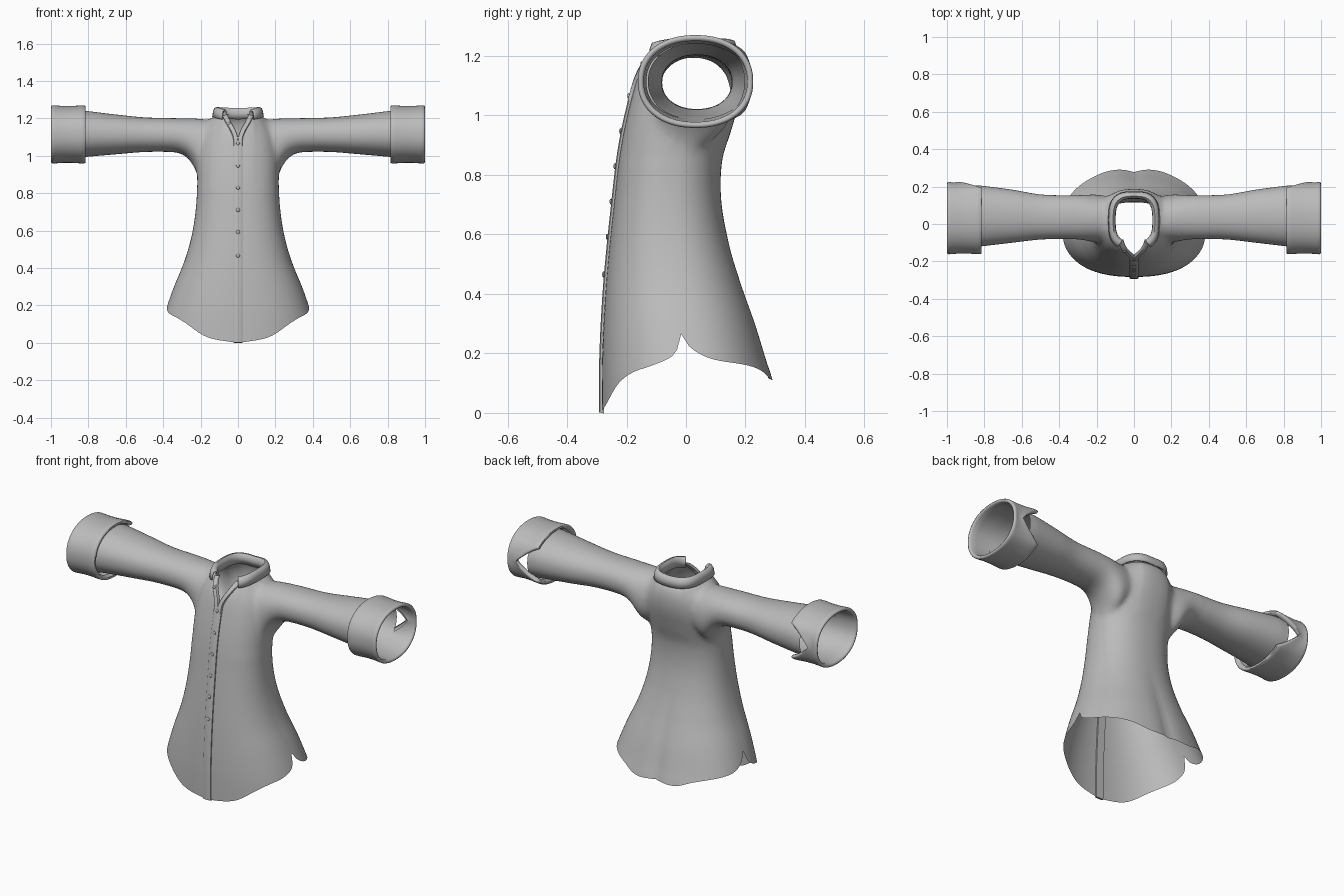
import bpy, bmesh
from math import sin, cos, asin, pi, radians, degrees, copysign
from mathutils import Vector

cube = bpy.data.objects.get("Cube")
if cube:
    bpy.data.objects.remove(cube, do_unlink=True)

cloth = bpy.data.materials.new("grey cloth")
cloth.use_nodes = True
cloth.diffuse_color = (0.5, 0.5, 0.5, 1)
cloth.node_tree.nodes["Principled BSDF"].inputs["Base Color"].default_value = (0.5, 0.5, 0.5, 1)


def lookup(rows, t):
    """Smooth interpolation of table rows whose first entry is the key."""
    t = min(max(t, rows[0][0]), rows[-1][0])
    i = next(k for k in range(len(rows) - 1) if t <= rows[k + 1][0])
    slope = lambda a, b, c: (rows[b][c] - rows[a][c]) / (rows[b][0] - rows[a][0])
    d = rows[i + 1][0] - rows[i][0]
    u = (t - rows[i][0]) / d
    out = []
    for c in range(1, len(rows[0])):
        p, q = rows[i][c], rows[i + 1][c]
        m = slope(max(i - 1, 0), i + 1, c) * d
        n = slope(i, min(i + 2, len(rows) - 1), c) * d
        out.append(p * (1 + 2 * u) * (1 - u) ** 2 + q * u * u * (3 - 2 * u)
                   + m * u * (1 - u) ** 2 - n * u * u * (1 - u))
    return out


def oval(a, n=2.0):
    """Point on a unit superellipse."""
    c, s = cos(a), sin(a)
    return copysign(abs(c) ** (2 / n), c), copysign(abs(s) ** (2 / n), s)


def finish(ob, angle=45):
    bpy.ops.object.select_all(action='DESELECT')
    ob.select_set(True)
    bpy.context.view_layer.objects.active = ob
    bpy.ops.object.shade_smooth_by_angle(angle=radians(angle))


def make(name, bm):
    bmesh.ops.recalc_face_normals(bm, faces=bm.faces)
    mesh = bpy.data.meshes.new(name)
    bm.to_mesh(mesh)
    bm.free()
    mesh.materials.append(cloth)
    ob = bpy.data.objects.new(name, mesh)
    bpy.context.collection.objects.link(ob)
    return ob


def loft(name, rings, poles=None, closed=True, caps=False):
    """Skin a list of rings; poles close both ends with fans."""
    bm = bmesh.new()
    grid = [[bm.verts.new(p) for p in ring] for ring in rings]
    n = len(grid[0])
    span = range(n if closed else n - 1)
    for a, b in zip(grid, grid[1:]):
        for j in span:
            k = (j + 1) % n
            bm.faces.new((a[j], a[k], b[k], b[j]))
    if poles:
        for ring, p in zip((grid[0], grid[-1]), poles):
            tip = bm.verts.new(p)
            for j in range(n):
                bm.faces.new((ring[j], ring[(j + 1) % n], tip))
    if caps:
        bm.faces.new(grid[0])
        bm.faces.new(grid[-1])
    return make(name, bm)


# Body: height, half width, front y, back y
BODY = [(0, .42, -.283, .312), (.1, .408, -.283, .297), (.18, .385, -.282, .272),
        (.3, .342, -.277, .235), (.44, .285, -.268, .185), (.58, .246, -.255, .142),
        (.72, .225, -.24, .118), (.85, .218, -.225, .122), (.95, .22, -.208, .152),
        (1.05, .215, -.185, .18), (1.12, .2, -.165, .187), (1.17, .17, -.143, .18),
        (1.2, .14, -.122, .165), (1.22, .108, -.105, .14)]
# Hem height by angle away from the side slit
HEM_FRONT = [(0, .265), (3, .212), (8, .185), (20, .16), (37, .135), (51, .1), (70, .03), (90, 0)]
HEM_BACK = [(0, .265), (3, .225), (10, .195), (20, .177), (45, .16), (60, .143), (75, .112), (90, .115)]
POWER = 2.3
TOP = 1.22


def body_point(a, t):
    lean = degrees(asin(max(-1, min(1, sin(a)))))
    hem = lookup(HEM_FRONT if lean < 0 else HEM_BACK, abs(lean))[0]
    z = hem + (TOP - hem) * t
    w, yf, yb = lookup(BODY, z)
    cx, cy = oval(a, POWER)
    x, y = w * cx, (yf + yb) / 2 + (yb - yf) / 2 * cy
    if lean > 0:  # soft fold down the middle of the back
        y -= .02 * max(0, 1 - z / .6) * max(0, 1 - abs(x) / .1) ** 2
    return x, y, z


def front(x, z):
    """Surface y at the front of the body."""
    w, yf, yb = lookup(BODY, z)
    return (yf + yb) / 2 - (yb - yf) / 2 * max(0, 1 - (abs(x) / w) ** POWER) ** (1 / POWER)


SEG = 120
shirt = loft("shirt_body", [[body_point(2 * pi * j / SEG, i / 64) for j in range(SEG)]
                            for i in range(65)], poles=((0, 0, -.4), (0, .02, 1.6)))

# Sleeves: x, top z, bottom z, front y, back y
SLEEVE = [(.06, 1.15, .98, -.08, .11), (.12, 1.18, .95, -.095, .14), (.2, 1.2, .895, -.1, .16),
          (.222, 1.2, .905, -.098, .16), (.235, 1.2, .948, -.093, .158), (.26, 1.2, .985, -.088, .156),
          (.3, 1.2, 1.01, -.083, .155), (.36, 1.201, 1.02, -.08, .153), (.5, 1.205, 1.02, -.083, .158),
          (.65, 1.22, 1.008, -.1, .183), (.82, 1.24, .993, -.12, .205), (.88, 1.243, .985, -.128, .207)]


def sleeve_ring(x, side):
    zt, zb, yf, yb = lookup(SLEEVE, x)
    ring = []
    for j in range(72):
        cy, cz = oval(2 * pi * j / 72, 2.15)
        ring.append((side * x, (yf + yb) / 2 + (yb - yf) / 2 * cy,
                     (zt + zb) / 2 + (zt - zb) / 2 * cz))
    return ring


for side in (1, -1):
    sleeve = loft("sleeve", [sleeve_ring(.06 + .82 * i / 60, side) for i in range(61)],
                  poles=((side * .03, .01, 1.07), (side * 1.2, .04, 1.115)))
    join = shirt.modifiers.new("join", 'BOOLEAN')
    join.operation, join.solver, join.object = 'UNION', 'EXACT', sleeve
    bpy.context.view_layer.objects.active = shirt
    bpy.ops.object.modifier_apply(modifier=join.name)
    bpy.data.objects.remove(sleeve, do_unlink=True)

# Open the hem, neck, wrists and the front of the neckline, then soften the armholes
bm = bmesh.new()
bm.from_mesh(shirt.data)
bmesh.ops.delete(bm, geom=[v for v in bm.verts if abs(v.co.x) > 1.1 or not -.2 < v.co.z < 1.5],
                 context='VERTS')
slot = []
for f in bm.faces:
    c = f.calc_center_median()
    if c.y < 0 and c.z > 1.09 and abs(c.x) < (c.z - 1.09) * .5:
        slot.append(f)
bmesh.ops.delete(bm, geom=slot, context='FACES')
bmesh.ops.remove_doubles(bm, verts=bm.verts, dist=.003)
soft = [v for v in bm.verts if .09 < abs(v.co.x) < .32 and v.co.z > .84 and not v.is_boundary
        and not (v.co.z > 1.19 and abs(v.co.x) < .13)]
for _ in range(14):
    bmesh.ops.smooth_vert(bm, verts=soft, factor=.5, use_axis_x=True, use_axis_y=True, use_axis_z=True)
bm.to_mesh(shirt.data)
bm.free()
finish(shirt, 70)


# Turned-back cuffs with a notch at the back
def cuff_ring(side, depth, grow):
    ring = []
    for j in range(108):
        a = 2 * pi * j / 108
        off = abs(degrees(a if a < pi else a - 2 * pi))
        edge = .815 + .125 * max(0, 1 - off / 36) ** .8
        flare = .008 * max(0, 1 - abs(off - 38) / 20) * (1 - min(depth, 1))
        x = edge + (.99 - edge) * min(depth, 1) + .01 * max(0, depth - 1)
        cy, cz = oval(a, 2.2)
        ring.append((side * x, .032 + (.193 + grow + flare) * cy, 1.114 + (.155 + grow + flare) * cz))
    return ring


CUFF = [(.1, -.026), (0, -.016), (0, -.004), (.04, 0), (.15, 0), (.4, -.003), (.7, -.003), (.92, 0),
        (1, .001), (1.7, -.002), (2, -.008), (1.7, -.015), (1, -.019), (.8, -.02), (.5, -.024), (.3, -.028)]
for side, label in ((1, "left"), (-1, "right")):
    finish(loft(label + "_cuff", [cuff_ring(side, d, g) for d, g in CUFF]), 60)


# Folded collar, open at the front
def collar_line(grow, z):
    line = []
    for j in range(65):
        a = radians(-61 + 302 * j / 64)
        cx, cy = oval(a, 3)
        tip = max(0, -sin(a)) ** 2
        g = grow * (1 + .25 * tip)
        line.append(((.105 + g) * cx, .02 + (.122 + g) * cy, z - .012 * tip + .006 * abs(cx)))
    return line


COLLAR = [(.003, 1.195), (-.002, 1.225), (0, 1.24), (.008, 1.249), (.018, 1.246), (.024, 1.23), (.028, 1.2)]
collar = loft("collar", [collar_line(g, z) for g, z in COLLAR], closed=False)
thick = collar.modifiers.new("thickness", 'SOLIDIFY')
thick.thickness, thick.offset = .01, 0
finish(collar, 60)


# Raised front bands
def band(name, path, width, depth):
    rings = []
    out = Vector((0, -1, .25)).normalized()
    for i, p in enumerate(path):
        run = (path[min(i + 1, len(path) - 1)] - path[max(i - 1, 0)]).normalized()
        across = run.cross(out).normalized() * width / 2
        up = out * depth
        rings.append([p - across - up, p - across + up * .6, p - across * .8 + up,
                      p + across * .8 + up, p + across + up * .6, p + across - up])
    finish(loft(name, rings, caps=True), 50)


heights = [1.1 * i / 40 for i in range(41)]
band("button_placket", [Vector((0, front(0, z) - .001, z)) for z in heights], .048, .009)
NECKLINE = [(1.05, .011), (1.1, .014), (1.14, .03), (1.18, .053), (1.215, .07)]
for side, label in ((1, "left"), (-1, "right")):
    path = []
    for i in range(13):
        z = 1.05 + .165 * i / 12
        x = lookup(NECKLINE, z)[0]
        path.append(Vector((side * x, front(x, z) - .002, z)))
    band(label + "_neckline_band", path, .026, .009)

# Buttons down the placket, with one at the collar
spots = [(0, z) for z in (1.065, .947, .829, .71, .592, .465)] + [(-.05, 1.172)]
for i, (x, z) in enumerate(spots):
    bpy.ops.mesh.primitive_uv_sphere_add(segments=16, ring_count=8, radius=.01,
                                         location=(x, front(x, z) - .011, z))
    button = bpy.context.object
    button.name = f"button_{i + 1}"
    button.scale.y = .5
    button.data.materials.append(cloth)
    finish(button)
